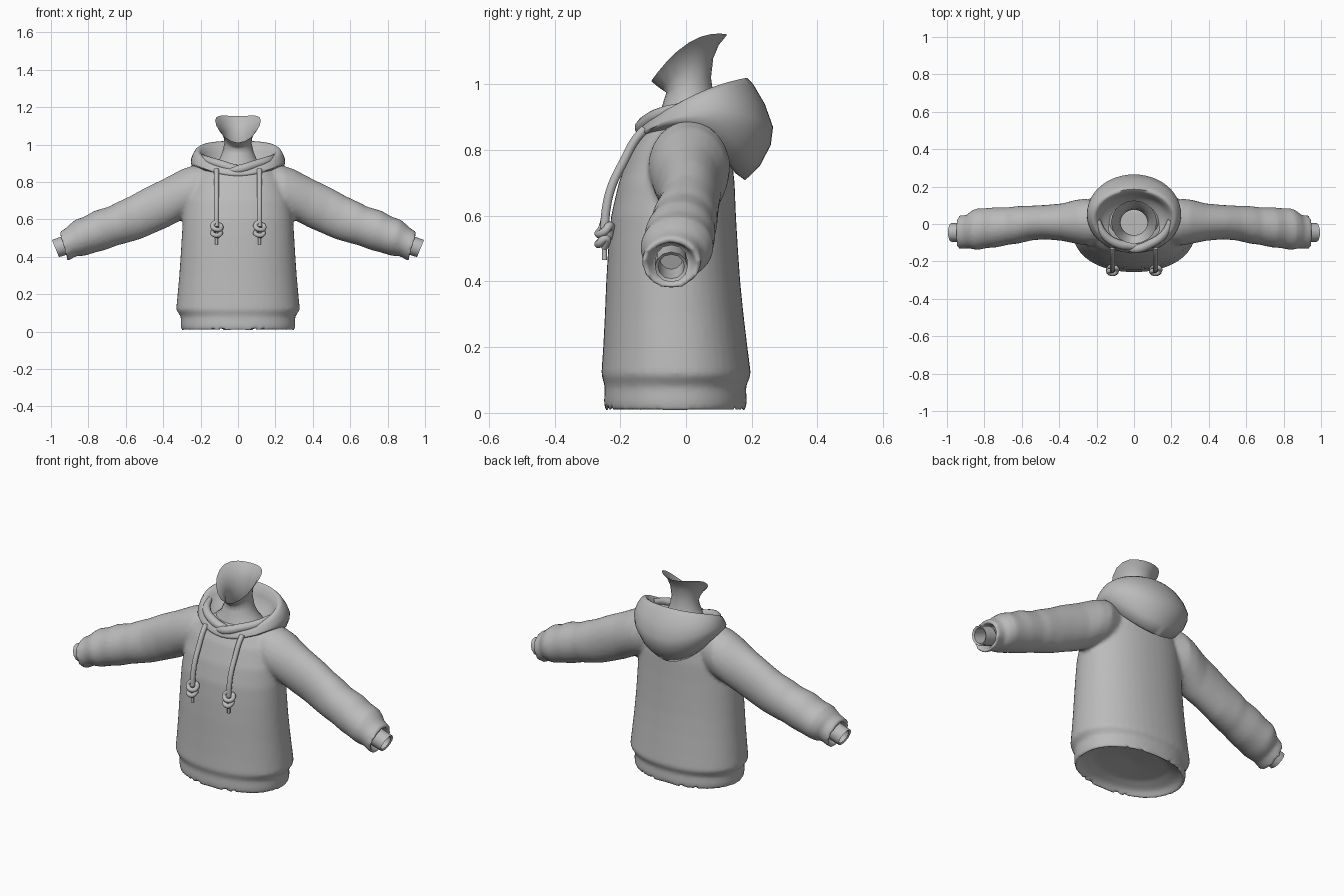
import bpy, bmesh, math
from mathutils import Vector

if "Cube" in bpy.data.objects:
    bpy.data.objects.remove(bpy.data.objects["Cube"])

cloth = bpy.data.materials.new("grey_cloth")
cloth.diffuse_color = (0.5, 0.5, 0.5, 1)
cloth.use_nodes = True
cloth.node_tree.nodes["Principled BSDF"].inputs["Base Color"].default_value = cloth.diffuse_color


def loft(bm, rings, cap_start=False, cap_end=False):
    """Bridge equally sized rings of points with quads."""
    loops = [[bm.verts.new(p) for p in ring] for ring in rings]
    n = len(loops[0])
    for a, b in zip(loops, loops[1:]):
        for i in range(n):
            j = (i + 1) % n
            bm.faces.new((a[i], a[j], b[j], b[i]))
    if cap_start:
        bm.faces.new(loops[0][::-1])
    if cap_end:
        bm.faces.new(loops[-1])


def finish(name, bm, angle=60):
    bmesh.ops.recalc_face_normals(bm, faces=bm.faces)
    me = bpy.data.meshes.new(name)
    bm.to_mesh(me)
    bm.free()
    ob = bpy.data.objects.new(name, me)
    bpy.context.collection.objects.link(ob)
    me.materials.append(cloth)
    bpy.ops.object.select_all(action='DESELECT')
    ob.select_set(True)
    bpy.context.view_layer.objects.active = ob
    bpy.ops.object.shade_smooth_by_angle(angle=math.radians(angle))
    return ob


def oval(w, yf, yb, zf, zs, zb, n=48, power=1.0):
    """Ring about z: half width, front and back y, heights at front, side and back."""
    pts = []
    for i in range(n):
        a = 2 * math.pi * i / n
        c, s = math.cos(a), math.sin(a)
        x = w * math.copysign(abs(c) ** power, c)
        y = (yf + yb) / 2 + (yb - yf) / 2 * math.copysign(abs(s) ** power, s)
        z = zs + (zb - zf) / 2 * s + ((zb + zf) / 2 - zs) * s * s
        pts.append((x, y, z))
    return pts


def arm_ring(side, xt, zt, xb, zb, y, ry, n=24):
    """Ring across an arm, from its upper and lower outline points."""
    mid = Vector(((xt + xb) / 2, y, (zt + zb) / 2))
    up = Vector(((xt - xb) / 2, 0, (zt - zb) / 2))
    pts = []
    for i in range(n):
        a = 2 * math.pi * i / n
        p = mid + up * math.cos(a) + Vector((0, ry * math.sin(a), 0))
        pts.append((side * p.x, p.y, p.z))
    return pts


def tube(name, paths, radius, flat=1.0):
    """Smooth round cords through the given points, radius scaled per point."""
    cu = bpy.data.curves.new(name, 'CURVE')
    cu.dimensions = '3D'
    cu.bevel_depth = radius
    cu.bevel_resolution = 3
    cu.use_fill_caps = True
    for path in paths:
        sp = cu.splines.new('BEZIER')
        sp.bezier_points.add(len(path) - 1)
        for bp, p in zip(sp.bezier_points, path):
            bp.co = p[:3]
            bp.radius = p[3] if len(p) > 3 else 1
            bp.handle_left_type = bp.handle_right_type = 'AUTO'
    ob = bpy.data.objects.new(name, cu)
    bpy.context.collection.objects.link(ob)
    cu.materials.append(cloth)
    return ob


# Torso with hem band and hollow underside, fused with both sleeves
torso = [(.075, .02, -.03, -.01), (.06, .2, -.17, .12), (.035, .27, -.225, .16), (.0, .3, -.246, .181),
         (.03, .306, -.25, .186), (.08, .306, -.247, .182), (.098, .318, -.252, .19),
         (.115, .331, -.258, .198), (.2, .323, -.252, .187), (.3, .314, -.247, .175),
         (.4, .307, -.243, .165), (.5, .301, -.237, .158), (.6, .295, -.228, .152),
         (.7, .283, -.205, .148), (.8, .25, -.168, .137), (.86, .2, -.135, .11), (.89, .12, -.09, .08)]
sleeve = [(.16, .89, .2, .62, .0, .11), (.24, .888, .27, .61, .01, .125), (.3, .868, .315, .59, .012, .118),
          (.4, .815, .37, .56, .01, .1), (.5, .767, .45, .525, .01, .092),
          (.58, .722, .52, .495, .005, .093), (.65, .69, .6, .472, -.005, .101),
          (.69, .668, .64, .462, -.01, .1), (.77, .645, .71, .436, -.018, .108),
          (.82, .615, .755, .425, -.022, .107), (.87, .598, .81, .408, -.028, .112),
          (.9, .573, .842, .402, -.032, .1), (.915, .556, .86, .405, -.04, .09),
          (.957, .532, .913, .376, -.045, .09), (.953, .518, .917, .39, -.045, .076),
          (.9, .52, .87, .43, -.045, .055)]
bm = bmesh.new()
loft(bm, [oval(w, yf, yb, z, z, z, power=.92) for z, w, yf, yb in torso], True, True)
for side in (-1, 1):
    loft(bm, [arm_ring(side, *r) for r in sleeve], True, True)
body = finish("sweater_body", bm)
mod = body.modifiers.new("fuse", 'REMESH')
mod.mode = 'VOXEL'
mod.voxel_size = 0.011
mod.use_smooth_shade = True
mod = body.modifiers.new("soften", 'SMOOTH')
mod.factor = 0.5
mod.iterations = 4

# Wrists showing past the cuffs
for side, label in ((-1, "left"), (1, "right")):
    bm = bmesh.new()
    loft(bm, [arm_ring(side, *r, n=12) for r in (
        (.93, .512, .89, .418, -.045, .05), (.995, .49, .957, .398, -.045, .05),
        (.985, .482, .955, .408, -.045, .04), (.91, .51, .88, .437, -.045, .036))], False, True)
    finish(label + "_wrist", bm, 40)

# Hood folded down around the neck
hood = [(.2, -.13, .15, .815, .85, .73), (.225, -.148, .18, .83, .868, .708),
        (.247, -.155, .225, .836, .885, .752), (.252, -.154, .258, .845, .905, .815),
        (.25, -.148, .265, .858, .925, .87), (.241, -.138, .24, .872, .95, .94),
        (.228, -.126, .205, .882, .968, 1.0), (.216, -.115, .186, .884, .973, 1.02),
        (.203, -.107, .172, .876, .965, 1.01), (.188, -.1, .158, .865, .94, .96),
        (.16, -.092, .14, .855, .9, .9), (.09, -.06, .09, .85, .87, .87)]
bm = bmesh.new()
loft(bm, [oval(*r) for r in hood])
finish("hood", bm, 80)

# Overlapping hood edges at the throat
tube("hood_overlap", [[(s * .195, .02, .935, .6), (s * .16, -.055, .915, .9),
                       (s * .09, -.105, .892, 1), (s * .01, -.125 - .008 * s, .868, 1),
                       (-s * .06, -.122, .858, .5)] for s in (-1, 1)], .024)

# Neck, open at the top and slanting up to the back
neck = [(.14, -.1, .12, .86, .88, .88), (.1, -.08, .1, .91, .92, .92), (.083, -.068, .085, .95, .96, .96),
        (.072, -.06, .076, .975, 1.01, 1.02), (.08, -.075, .083, .985, 1.055, 1.08),
        (.1, -.092, .1, .998, 1.1, 1.12), (.122, -.106, .126, 1.01, 1.128, 1.152)]
bm = bmesh.new()
loft(bm, [oval(*r, n=20) for r in neck])
finish("neck", bm, 80)

# Drawstrings with knots and thin tails
tube("drawstrings", [[(s * .115, -.125, .865), (s * .115, -.155, .83), (s * .115, -.19, .765),
                      (s * .115, -.226, .69), (s * .115, -.243, .62), (s * .115, -.248, .56)]
                     for s in (-1, 1)], .014)
tube("string_tails", [[(s * .115, -.248, .53), (s * .115, -.248, .465)] for s in (-1, 1)], .008)
tube("string_knots", [[(s * .115 + dx, -.248 + dy, z) for dx, dy, z in (
    (0, 0, .59), (-.022, -.006, .565), (.0, -.018, .545), (.024, 0, .552), (.014, .016, .57),
    (-.018, .012, .535), (-.018, -.012, .52), (.012, -.016, .515), (.02, .004, .53),
    (0, 0, .505))] for s in (-1, 1)], .0125)
